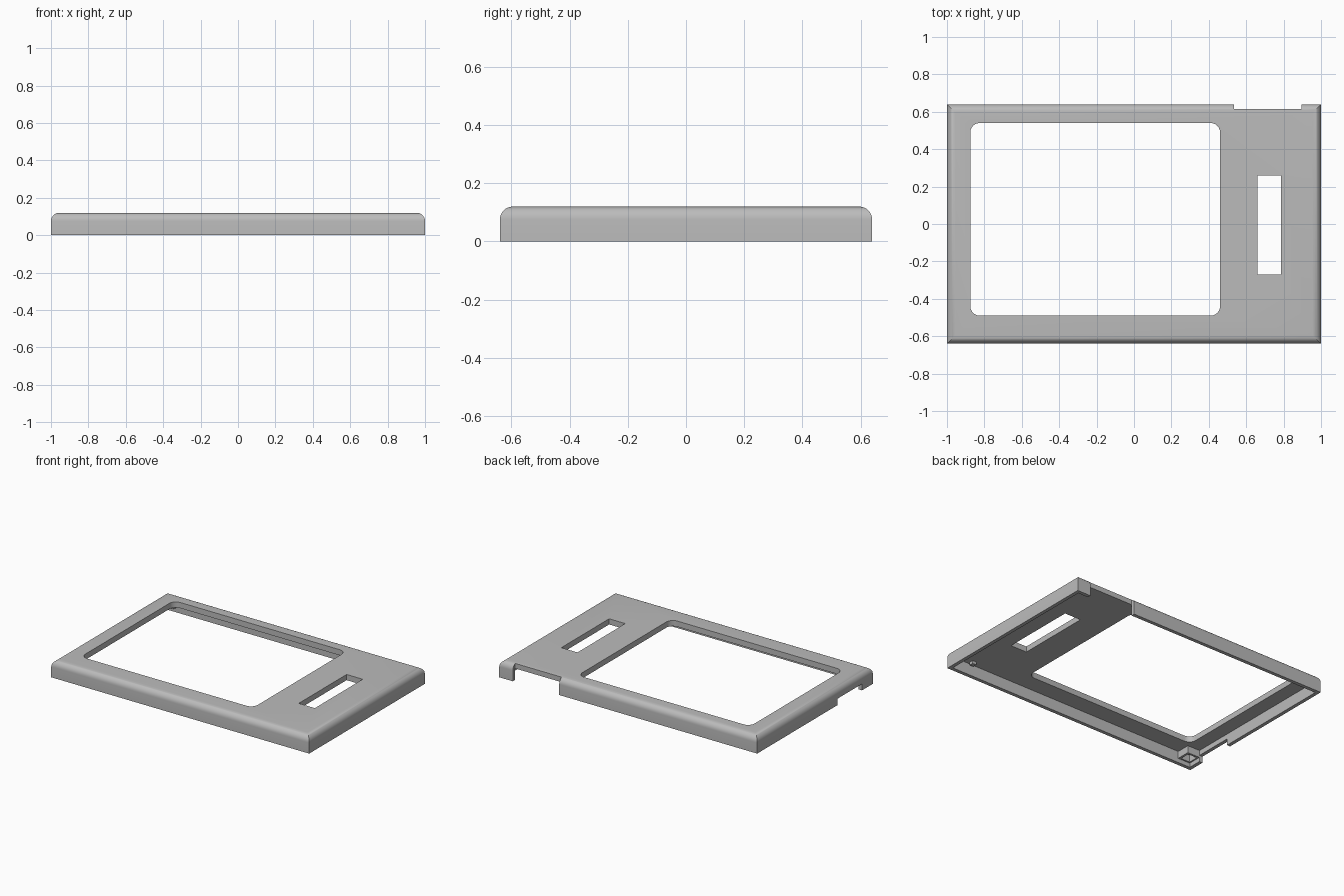
import bpy, bmesh, math

cube = bpy.data.objects.get("Cube")
if cube:
    bpy.data.objects.remove(cube)

W, D, H, R = 1.0, 0.64, 0.12, 0.045   # half width, half depth, height, edge radius
WALL, CEIL = 0.025, 0.08              # wall thickness, underside of the top panel

grey = bpy.data.materials.new("plain_grey")
grey.use_nodes = True
colour = (0.5, 0.5, 0.5, 1)
grey.diffuse_color = colour
grey.node_tree.nodes["Principled BSDF"].inputs["Base Color"].default_value = colour


def loft(name, rings):
    """Closed solid through a stack of matching outlines."""
    bm = bmesh.new()
    loops = [[bm.verts.new(p) for p in ring] for ring in rings]
    for low, high in zip(loops, loops[1:]):
        for i in range(len(low)):
            j = (i + 1) % len(low)
            bm.faces.new((low[i], low[j], high[j], high[i]))
    bm.faces.new(loops[0][::-1])
    bm.faces.new(loops[-1])
    bmesh.ops.recalc_face_normals(bm, faces=bm.faces)
    mesh = bpy.data.meshes.new(name)
    bm.to_mesh(mesh)
    bm.free()
    mesh.materials.append(grey)
    obj = bpy.data.objects.new(name, mesh)
    bpy.context.collection.objects.link(obj)
    return obj


def rect(x0, x1, y0, y1, z, r=0, steps=6):
    """Rectangle outline, with rounded corners when r is set."""
    if not r:
        return [(x0, y0, z), (x1, y0, z), (x1, y1, z), (x0, y1, z)]
    centres = [(x1 - r, y1 - r), (x0 + r, y1 - r), (x0 + r, y0 + r), (x1 - r, y0 + r)]
    return [(cx + r * math.cos(a), cy + r * math.sin(a), z)
            for q, (cx, cy) in enumerate(centres)
            for a in [(q + s / steps) * math.pi / 2 for s in range(steps + 1)]]


def block(name, x0, x1, y0, y1, z0, z1, r=0):
    return loft(name, [rect(x0, x1, y0, y1, z, r) for z in (z0, z1)])


def cut(target, cutter):
    mod = target.modifiers.new(cutter.name, 'BOOLEAN')
    mod.operation = 'DIFFERENCE'
    mod.solver = 'EXACT'
    mod.object = cutter
    bpy.context.view_layer.objects.active = target
    bpy.ops.object.modifier_apply(modifier=mod.name)
    bpy.data.objects.remove(cutter)


# Cover: straight walls with a rounded, mitred upper edge
levels = [(0, 0)]
for i in range(9):
    a = i / 8 * math.pi / 2
    levels.append((R * (1 - math.cos(a)), H - R + R * math.sin(a)))
cover = loft("cover", [rect(-W + d, W - d, -D + d, D - d, z) for d, z in levels])

# Hollow underside, display window, slot, rear notch and side recess
cut(cover, block("hollow", -W + WALL, W - WALL, -D + WALL, D - WALL, -0.1, CEIL))
cut(cover, block("window", -0.875, 0.46, -0.49, 0.54, -0.1, 0.3, 0.05))
cut(cover, block("slot", 0.66, 0.785, -0.27, 0.26, -0.1, 0.3))
cut(cover, block("rear_notch", 0.535, 0.895, D - WALL - 0.001, 0.8, -0.1, 0.3))
cut(cover, block("side_recess", -1.2, -W + WALL + 0.01, -0.52, -0.25, -0.1, 0.045))

# Hollow square post in the front corner
post = block("corner_post", -0.98, -0.88, -0.62, -0.52, 0.03, CEIL + 0.005)
cut(post, block("post_hole", -0.965, -0.895, -0.605, -0.535, -0.1, CEIL))

# Small locating pegs under the top panel
block("front_peg", 0.82, 0.85, -0.6, -0.57, 0.06, CEIL + 0.005)
block("rear_peg", -0.94, -0.9, 0.57, 0.61, 0.04, CEIL + 0.005)

# Smooth the rounded edges only
bpy.ops.object.select_all(action='DESELECT')
cover.select_set(True)
bpy.context.view_layer.objects.active = cover
bpy.ops.object.shade_smooth_by_angle(angle=math.radians(30))
